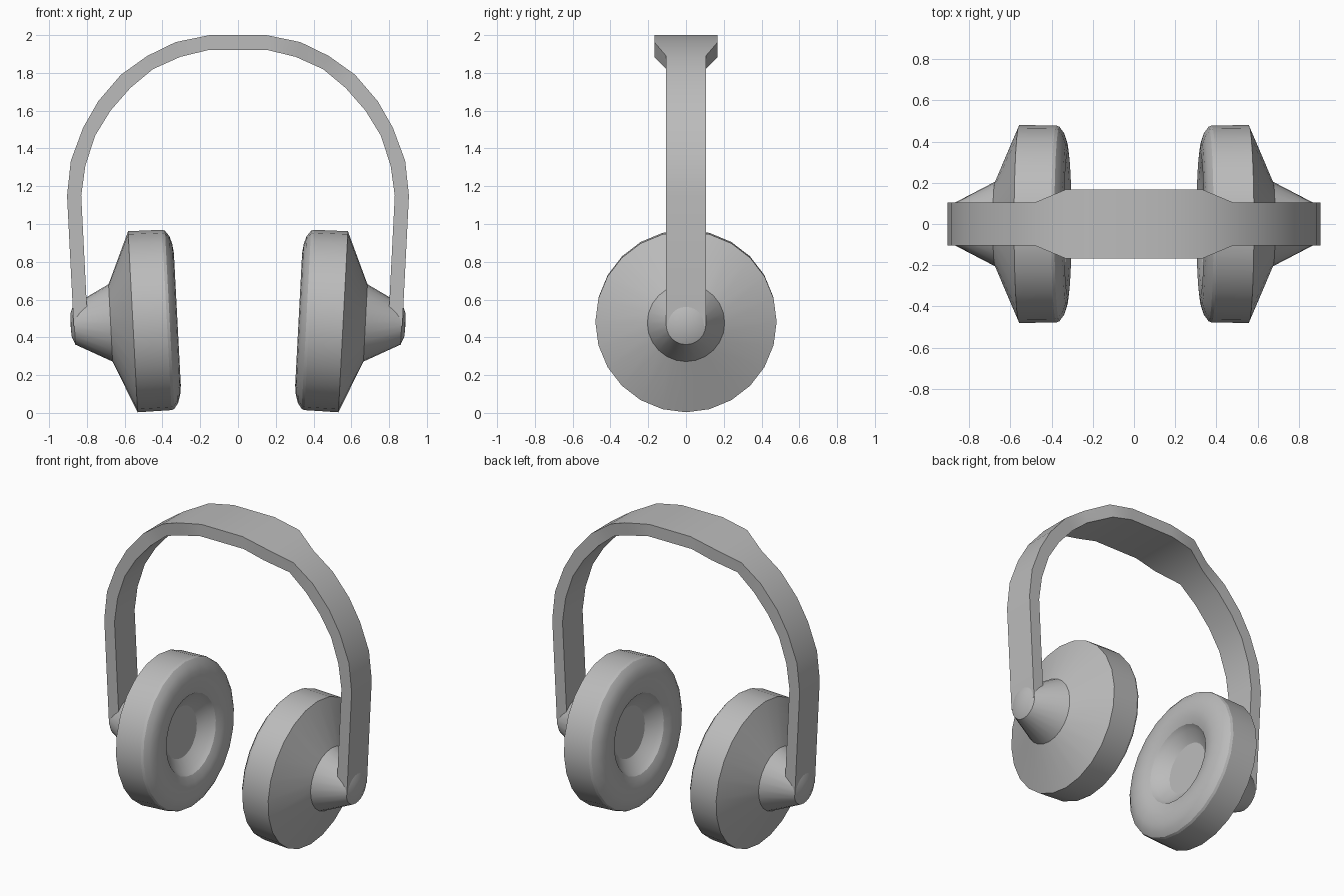
import bpy
import bmesh
from math import cos, sin, pi, radians
from mathutils import Matrix, Vector

default = bpy.data.objects.get("Cube")
if default:
    bpy.data.objects.remove(default, do_unlink=True)

grey = bpy.data.materials.new("plain_grey")
grey.use_nodes = True
GREY = (0.5, 0.5, 0.5, 1)
grey.diffuse_color = GREY
grey.node_tree.nodes["Principled BSDF"].inputs["Base Color"].default_value = GREY

SIDES = 24


def finish(name, bm, angle=30):
    """Turn a bmesh into a shaded, coloured object."""
    bmesh.ops.recalc_face_normals(bm, faces=bm.faces)
    mesh = bpy.data.meshes.new(name)
    bm.to_mesh(mesh)
    bm.free()
    mesh.materials.append(grey)
    obj = bpy.data.objects.new(name, mesh)
    bpy.context.collection.objects.link(obj)
    bpy.ops.object.select_all(action="DESELECT")
    obj.select_set(True)
    bpy.context.view_layer.objects.active = obj
    bpy.ops.object.shade_smooth_by_angle(angle=radians(angle))
    return obj


def lathe(bm, profile):
    """Spin (x, radius) points around the x axis; a radius of 0 closes the end."""
    rings = []
    for x, r in profile:
        if r == 0:
            rings.append([bm.verts.new((x, 0, 0))])
        else:
            rings.append([bm.verts.new((x, r * sin(2 * pi * i / SIDES), r * cos(2 * pi * i / SIDES)))
                          for i in range(SIDES)])
    for a, b in zip(rings, rings[1:]):
        for i in range(SIDES):
            j = (i + 1) % SIDES
            if len(a) == 1:
                bm.faces.new((a[0], b[i], b[j]))
            elif len(b) == 1:
                bm.faces.new((a[i], b[0], a[j]))
            else:
                bm.faces.new((a[i], b[i], b[j], a[j]))


# Ear cup profiles, measured outwards from the inner rim
housing = [(0, 0.478), (0.18, 0.48), (0.298, 0.205), (0.49, 0.105), (0.508, 0.06), (0.51, 0)]
cushion = [(0, 0.478), (-0.015, 0.472), (-0.037, 0.442), (-0.05, 0.4), (-0.056, 0.35),
           (-0.05, 0.3), (-0.034, 0.258), (-0.005, 0.235), (0.04, 0.165), (0.04, 0)]

for side, label in ((1, "left"), (-1, "right")):
    place = (Matrix.Scale(side, 4, Vector((1, 0, 0)))
             @ Matrix.Translation((0.377, 0, 0.492))
             @ Matrix.Rotation(radians(3), 4, "Y"))
    for part, profile in (("housing", housing), ("cushion", cushion)):
        bm = bmesh.new()
        lathe(bm, profile)
        bm.transform(place)
        finish(f"{label}_ear_{part}", bm)

# Headband: outer x, z, inner x, z and half width, from cup to crown
half = [
    (0.87, 0.46, 0.795, 0.46, 0.105),
    (0.905, 1.15, 0.83, 1.15, 0.105),
    (0.885, 1.335, 0.808, 1.31, 0.105),
    (0.82, 1.51, 0.755, 1.47, 0.105),
    (0.74, 1.65, 0.675, 1.6, 0.105),
    (0.62, 1.79, 0.57, 1.72, 0.105),
    (0.48, 1.89, 0.45, 1.82, 0.105),
    (0.33, 1.963, 0.305, 1.885, 0.168),
    (0.15, 2.0, 0.16, 1.92, 0.168),
]
stations = half + [(-ox, oz, -ix, iz, w) for ox, oz, ix, iz, w in reversed(half)]

bm = bmesh.new()
loops = [[bm.verts.new(p) for p in ((ox, -w, oz), (ox, w, oz), (ix, w, iz), (ix, -w, iz))]
         for ox, oz, ix, iz, w in stations]
for a, b in zip(loops, loops[1:]):
    for i in range(4):
        j = (i + 1) % 4
        bm.faces.new((a[i], a[j], b[j], b[i]))
bm.faces.new(loops[0])
bm.faces.new(loops[-1])
finish("headband", bm)
